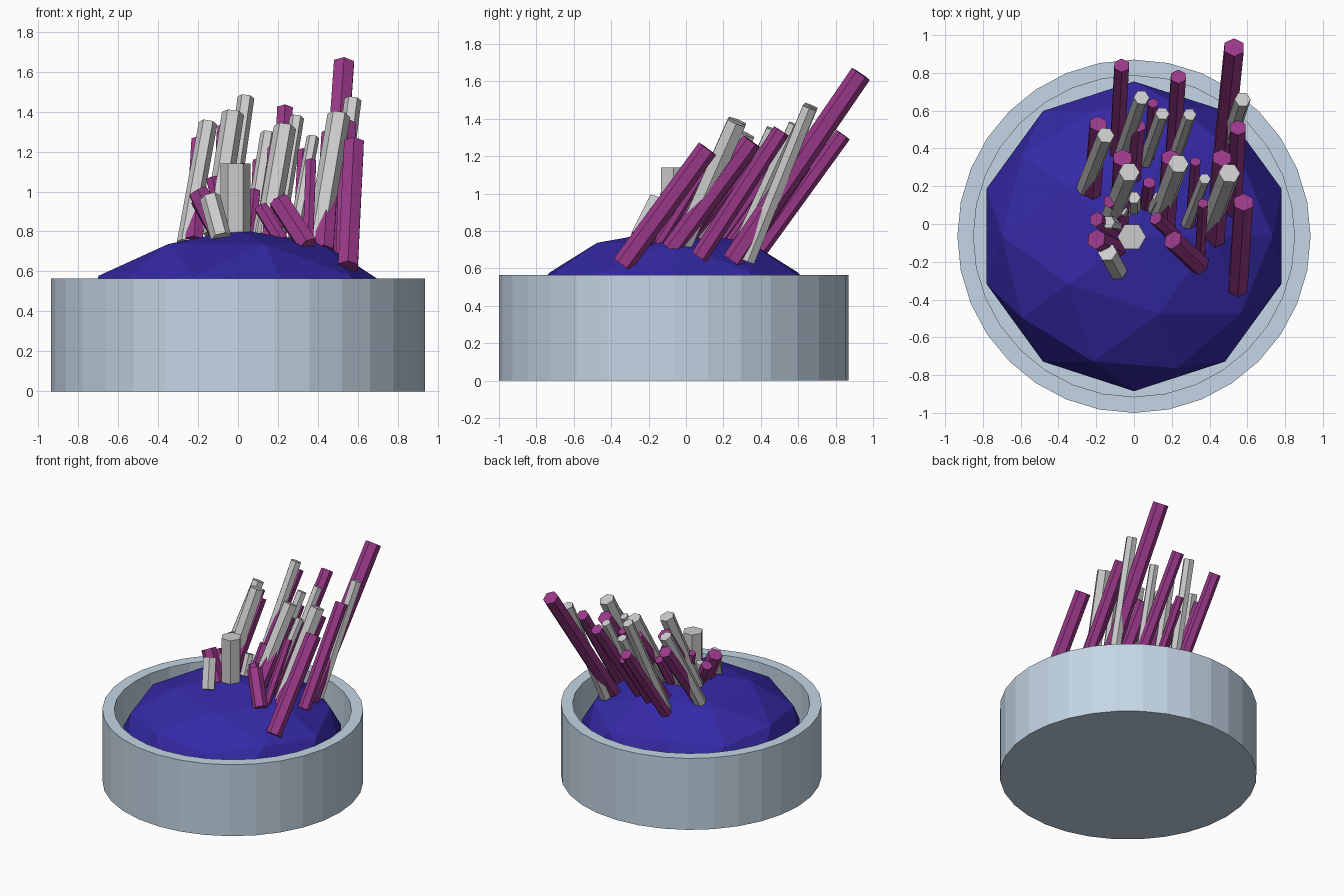
import bpy, bmesh, math
from mathutils import Vector, Matrix

CY = -0.065  # bowl centre in y


def material(name, rgb):
    m = bpy.data.materials.new(name)
    m.diffuse_color = (*rgb, 1)
    return m


def finish(bm, name, mat=None):
    me = bpy.data.meshes.new(name)
    bm.to_mesh(me)
    bm.free()
    ob = bpy.data.objects.new(name, me)
    bpy.context.collection.objects.link(ob)
    if mat:
        me.materials.append(mat)
    return ob


blue_glass = material("pale_blue", (0.55, 0.67, 0.78))
indigo = material("indigo", (0.035, 0.022, 0.38))
magenta = material("magenta", (0.32, 0.04, 0.25))

# Round dish: lathed wall with a flat floor
bm = bmesh.new()
N = 32
profile = [(0.935, 0.0), (0.935, 0.565), (0.85, 0.565), (0.85, 0.06)]
rings = []
for r, z in profile:
    rings.append([bm.verts.new((r * math.sin(2 * math.pi * i / N),
                                CY + r * math.cos(2 * math.pi * i / N), z)) for i in range(N)])
for a, b in zip(rings, rings[1:]):
    for i in range(N):
        j = (i + 1) % N
        bm.faces.new((a[i], a[j], b[j], b[i]))
bm.faces.new(rings[0])
bm.faces.new(rings[-1])
bmesh.ops.recalc_face_normals(bm, faces=bm.faces)
finish(bm, "dish", blue_glass)

# Faceted mound: flattened icosphere resting on the dish floor
bm = bmesh.new()
bmesh.ops.create_icosphere(bm, subdivisions=2, radius=1)
for v in bm.verts:
    v.co = Vector((0.82 * v.co.x, CY + 0.82 * v.co.y, max(0.03, 0.322 + 0.488 * v.co.z)))
bmesh.ops.dissolve_degenerate(bm, dist=1e-4, edges=bm.edges)
finish(bm, "mound", indigo)


def crystal(name, base, top, r, mat=None, spin=0):
    """Six-sided rod running from base to top."""
    a, b = Vector(base), Vector(top)
    d = b - a
    turn = Vector((0, 0, 1)).rotation_difference(d).to_matrix().to_4x4()
    m = Matrix.Translation((a + b) / 2) @ turn @ Matrix.Rotation(math.radians(spin), 4, 'Z')
    bm = bmesh.new()
    bmesh.ops.create_cone(bm, cap_ends=True, segments=6, radius1=r, radius2=r,
                          depth=d.length, matrix=m)
    finish(bm, name, mat)


# Magenta crystals, leaning back: (base, top, radius)
pink = [
    ((0.55, -0.34, 0.62), (0.58, 0.115, 1.24), 0.057),
    ((0.46, 0.25, 0.64), (0.53, 0.935, 1.64), 0.058),
    ((0.53, 0.07, 0.66), (0.55, 0.51, 1.335), 0.047),
    ((-0.09, 0.38, 0.68), (-0.065, 0.84, 1.315), 0.044),
    ((0.20, 0.27, 0.70), (0.235, 0.78, 1.41), 0.045),
    ((-0.22, 0.17, 0.75), (-0.19, 0.53, 1.25), 0.050),
    ((0.17, 0.0, 0.75), (0.195, 0.35, 1.20), 0.055),
    ((-0.08, 0.0, 0.76), (-0.06, 0.35, 1.28), 0.055),
    ((0.43, -0.08, 0.70), (0.465, 0.35, 1.28), 0.055),
    ((0.30, 0.0, 0.75), (0.325, 0.33, 1.20), 0.030),
    ((0.35, -0.15, 0.73), (0.365, 0.11, 1.15), 0.030),
    ((0.0, 0.25, 0.74), (0.025, 0.52, 1.12), 0.040),
    ((0.08, 0.35, 0.72), (0.10, 0.64, 1.15), 0.030),
    ((0.06, 0.10, 0.78), (0.08, 0.22, 1.0), 0.035),
    # short ones fanning sideways
    ((0.22, -0.07, 0.75), (0.115, 0.03, 0.92), 0.038),
    ((0.35, -0.22, 0.73), (0.205, -0.085, 0.95), 0.055),
    ((-0.10, -0.03, 0.78), (-0.20, 0.025, 0.955), 0.042),
    ((-0.09, -0.13, 0.78), (-0.20, -0.08, 1.0), 0.055),
    ((-0.06, 0.08, 0.78), (-0.13, 0.12, 1.07), 0.035),
]
for i, (a, b, r) in enumerate(pink):
    crystal(f"magenta_crystal_{i + 1}", a, b, r, magenta)

# Grey crystals
grey = [
    ((-0.07, 0.35, 0.70), (0.04, 0.67, 1.47), 0.042),
    ((0.47, 0.33, 0.64), (0.575, 0.66, 1.46), 0.043),
    ((0.06, 0.33, 0.74), (0.15, 0.585, 1.29), 0.038),
    ((0.19, 0.28, 0.72), (0.295, 0.58, 1.37), 0.036),
    ((-0.26, 0.19, 0.74), (-0.15, 0.47, 1.34), 0.047),
    ((0.14, 0.06, 0.77), (0.235, 0.32, 1.32), 0.056),
    ((-0.12, 0.04, 0.78), (-0.025, 0.275, 1.39), 0.056),
    ((0.39, -0.03, 0.70), (0.505, 0.27, 1.38), 0.058),
    ((0.28, 0.0, 0.76), (0.375, 0.24, 1.27), 0.032),
    ((-0.012, -0.068, 0.70), (-0.012, -0.068, 1.14), 0.075),
    ((-0.085, -0.25, 0.77), (-0.14, -0.15, 0.97), 0.052),
    ((-0.08, 0.0, 0.78), (-0.135, 0.01, 0.95), 0.035),
    ((-0.05, 0.05, 0.78), (-0.07, 0.08, 0.95), 0.035),
    ((0.0, 0.08, 0.78), (0.0, 0.14, 0.93), 0.035),
    ((0.10, 0.08, 0.78), (0.13, 0.14, 0.92), 0.032),
]
for i, (a, b, r) in enumerate(grey):
    crystal(f"grey_crystal_{i + 1}", a, b, r, spin=30)
